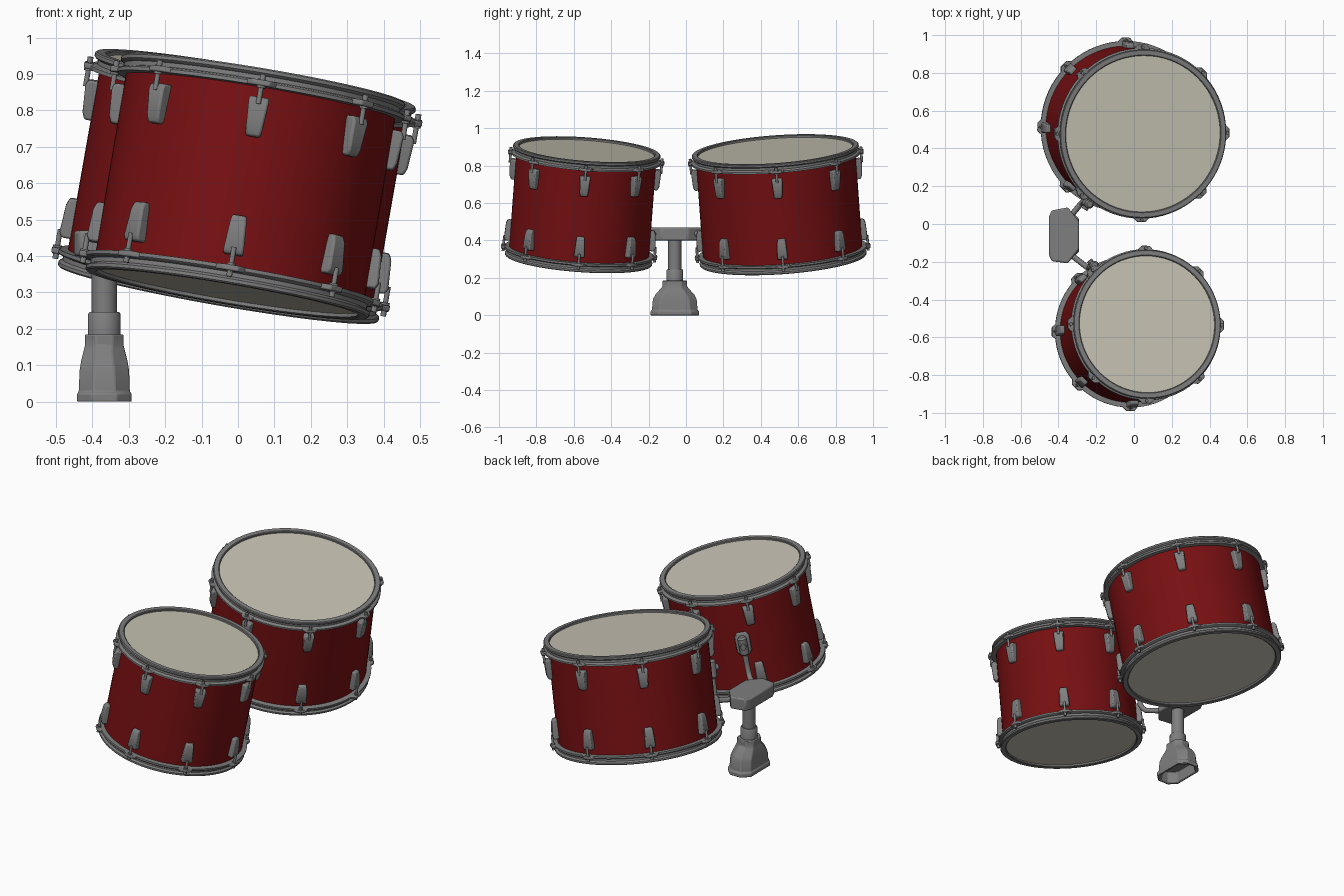
import bpy, bmesh, math
from mathutils import Matrix, Vector

if "Cube" in bpy.data.objects:
    bpy.data.objects.remove(bpy.data.objects["Cube"])


def material(name, rgb):
    m = bpy.data.materials.new(name)
    m.diffuse_color = (*rgb, 1)
    m.use_nodes = True
    m.node_tree.nodes["Principled BSDF"].inputs["Base Color"].default_value = m.diffuse_color
    return m


RED = material("red_lacquer", (0.185, 0.005, 0.006))
METAL = material("grey_metal", (0.21, 0.21, 0.21))
SKIN = material("cream_skin", (0.58, 0.55, 0.46))


def make(name, bm, mat, M=Matrix(), bevel=0):
    bmesh.ops.recalc_face_normals(bm, faces=bm.faces)
    me = bpy.data.meshes.new(name)
    bm.to_mesh(me)
    bm.free()
    me.materials.append(mat)
    ob = bpy.data.objects.new(name, me)
    ob.matrix_world = M
    bpy.context.collection.objects.link(ob)
    if bevel:
        b = ob.modifiers.new("bevel", "BEVEL")
        b.width, b.segments, b.limit_method = bevel, 2, "ANGLE"
    return ob


def loft(bm, sections, caps=True, closed=False):
    """Skin a list of equal-length point loops."""
    rings = [[bm.verts.new(p) for p in s] for s in sections]
    pairs = list(zip(rings, rings[1:])) + ([(rings[-1], rings[0])] if closed else [])
    for a, b in pairs:
        for i in range(len(a)):
            j = (i + 1) % len(a)
            bm.faces.new((a[i], a[j], b[j], b[i]))
    if caps and not closed:
        bm.faces.new(rings[0])
        bm.faces.new(rings[-1])
    return bm


def circle(r, z, n=72, x=0, y=0):
    return [(x + r * math.cos(2 * math.pi * i / n), y + r * math.sin(2 * math.pi * i / n), z)
            for i in range(n)]


def rect(x0, x1, w, z):
    return [(x0, -w / 2, z), (x1, -w / 2, z), (x1, w / 2, z), (x0, w / 2, z)]


def octagon(hx, hy, c, z, x=0, y=0):
    pts = [(hx, hy - c), (hx - c, hy), (c - hx, hy), (-hx, hy - c),
           (-hx, c - hy), (c - hx, -hy), (hx - c, -hy), (hx, c - hy)]
    return [(x + a, y + b, z) for a, b in pts]


H = 0.30            # half height of each drum
SX, SY = -0.367, -0.06   # stand position


def tube(name, pts, r):
    cu = bpy.data.curves.new(name, "CURVE")
    cu.dimensions = "3D"
    cu.bevel_depth, cu.bevel_resolution, cu.use_fill_caps = r, 3, True
    s = cu.splines.new("POLY")
    s.points.add(len(pts) - 1)
    for p, q in zip(s.points, pts):
        p.co = (*q, 1)
    cu.materials.append(METAL)
    bpy.context.collection.objects.link(bpy.data.objects.new(name, cu))


def drum(tag, bottom, top, R, mount_angle):
    bottom, top = Vector(bottom), Vector(top)
    axis = top - bottom
    rot = Vector((0, 0, 1)).rotation_difference(axis).to_matrix().to_4x4()
    M = Matrix.Translation((top + bottom) / 2) @ rot
    S = R - 0.020   # shell radius
    # shell
    make(tag + "_shell", loft(bmesh.new(), [circle(S, -H + .03), circle(S, H - .03)], caps=False), RED, M)
    hoop = [(R - .032, H - .03), (R - .032, H - .003), (R - .028, H), (R - .004, H),
            (R, H - .004), (R, H - .013), (R - .004, H - .017), (R - .010, H - .020),
            (R - .010, H - .032), (R + .002, H - .035), (R + .006, H - .039),
            (R + .006, H - .049), (S - .003, H - .051)]
    for side, flip in (("top", 0), ("bottom", math.pi)):
        F = M @ Matrix.Rotation(flip, 4, "X")
        # hoop and head
        make(f"{tag}_{side}_hoop", loft(bmesh.new(), [circle(r, z) for r, z in hoop], closed=True), METAL, F)
        make(f"{tag}_{side}_head",
             loft(bmesh.new(), [circle(R - .031, H - .03), circle(R - .031, H - .012)]), SKIN, F)
        for k in range(8):
            L = F @ Matrix.Rotation(k * math.pi / 4, 4, "Z")
            # lug casing, wider towards the hoop
            make(f"{tag}_{side}_lug", loft(bmesh.new(), [
                rect(S - .012, S + .018, .040, H - .190), rect(S - .012, S + .026, .046, H - .170),
                rect(S - .012, S + .031, .056, H - .095), rect(S - .012, S + .024, .056, H - .080)]),
                METAL, L, .006)
            # hoop ear
            ear = [(R - .005, -.048), (R + .024, -.022), (R + .024, .022), (R - .005, .048)]
            make(f"{tag}_{side}_ear", loft(bmesh.new(), [
                [(x, y, z) for x, y in ear] for z in (H - .050, H - .034)]), METAL, L, .004)
            # tension rod with washer and head
            x = R + .010
            rod = [(.007, -.10), (.007, -.056), (.012, -.056), (.012, -.032), (.008, -.032), (.008, -.018)]
            make(f"{tag}_{side}_tension_rod",
                 loft(bmesh.new(), [circle(r, H + z, 12, x) for r, z in rod]), METAL, L)
    # mounting bracket: back plate, tube clamp, wing screw
    B = M @ Matrix.Rotation(mount_angle, 4, "Z")
    make(tag + "_mount_plate", loft(bmesh.new(), [
        rect(S - .01, S + .008, .05, -.055), rect(S - .01, S + .016, .08, -.03),
        rect(S - .01, S + .016, .08, .05), rect(S - .01, S + .008, .05, .075)]), METAL, B, .005)
    clamp = [(.015, -.045), (.024, -.035), (.024, .05), (.015, .062)]
    make(tag + "_mount_clamp",
         loft(bmesh.new(), [circle(r, z, 20, S + .032) for r, z in clamp]), METAL, B)
    make(tag + "_mount_screw", loft(bmesh.new(), [
        rect(S + .045, S + .068, .014, -.005), rect(S + .045, S + .068, .036, .012),
        rect(S + .045, S + .068, .014, .03)]), METAL, B, .003)
    # bent arm from the stand block up into the clamp
    p = B @ Vector((S + .032, 0, .03))
    q = B @ Vector((S + .032, 0, -.08))
    d = (p - q).normalized()
    foot = q - d * .07
    start = Vector((SX + .03, SY + (.10 if p.y > SY else -.10), .435))
    out = (foot - start) * .75 + start
    out.z = .437
    tube(tag + "_arm", [start, out, foot.lerp(out, .45), foot + d * .012, q, p], .015)


drum("large_drum", (-.055, .52, .295), (.049, .477, .887), .447, math.radians(-122))
drum("small_drum", (-.030, -.575, .295), (.070, -.530, .887), .395, math.radians(126))

# stand foot: hollow underneath, flaring from the column
foot = [(.055, .105, .04, .06), (.062, .115, .04, 0), (.075, .129, .04, 0), (.075, .129, .04, .022),
        (.070, .122, .04, .028), (.068, .117, .04, .085), (.064, .104, .04, .11),
        (.056, .076, .035, .142), (.053, .065, .03, .155), (.053, .065, .03, .185)]
make("stand_foot", loft(bmesh.new(), [octagon(a, b, c, z, SX, SY) for a, b, c, z in foot]), METAL, bevel=.004)
# stand column with collar
column = [(.045, .17), (.045, .240), (.041, .246), (.035, .246), (.035, .43)]
make("stand_column", loft(bmesh.new(), [circle(r, z, 32, SX, SY) for r, z in column]), METAL)
# clamp block on top of the column
plan = [(-.29, .012), (-.35, .088), (-.435, .072), (-.45, .04), (-.45, -.165), (-.435, -.197),
        (-.35, -.208), (-.29, -.132)]
make("stand_block", loft(bmesh.new(), [[(x, y, z) for x, y in plan] for z in (.40, .47)]), METAL, bevel=.008)

# smooth shading with crisp edges
bpy.ops.object.select_all(action="DESELECT")
for ob in bpy.context.scene.objects:
    if ob.type == "MESH":
        ob.select_set(True)
        bpy.context.view_layer.objects.active = ob
bpy.ops.object.shade_smooth_by_angle(angle=math.radians(35))
